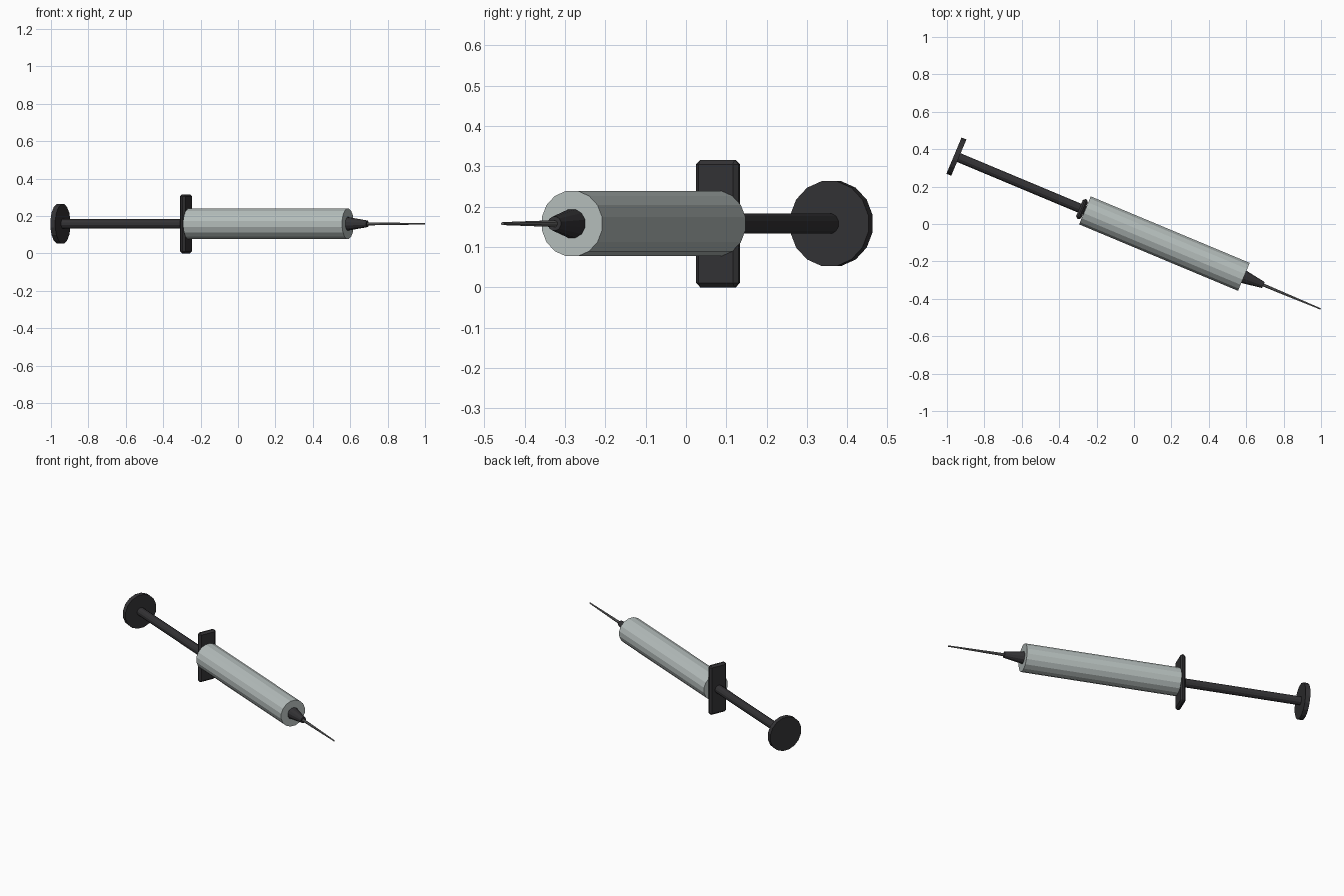
import bpy, bmesh
from math import radians, pi
from mathutils import Matrix, Vector

if "Cube" in bpy.data.objects:
    bpy.data.objects.remove(bpy.data.objects["Cube"])

# Syringe frame: local +z runs along the needle, local x is world up
ANG = radians(-22.7)
U = Vector((0.9225, -0.3859, 0))       # along the axis
V = Vector((0.3859, 0.9225, 0))        # sideways
ORIGIN = V * -0.034 + Vector((0, 0, 0.158))
FRAME = Matrix.Translation(ORIGIN) @ Matrix.Rotation(ANG, 4, 'Z') @ Matrix.Rotation(pi / 2, 4, 'Y')


def material(name, rgb):
    m = bpy.data.materials.new(name)
    m.diffuse_color = (*rgb, 1)
    m.use_nodes = True
    m.node_tree.nodes["Principled BSDF"].inputs["Base Color"].default_value = m.diffuse_color
    return m


BARREL = material("pale_grey", (0.46, 0.51, 0.50))
DARK = material("dark_plastic", (0.033, 0.032, 0.035))
STEEL = material("steel", (0.16, 0.16, 0.16))


def finish(bm, name, mat):
    bm.transform(FRAME)
    bmesh.ops.recalc_face_normals(bm, faces=bm.faces)
    me = bpy.data.meshes.new(name)
    bm.to_mesh(me)
    bm.free()
    me.materials.append(mat)
    ob = bpy.data.objects.new(name, me)
    bpy.context.collection.objects.link(ob)
    return ob


def tube(name, t0, t1, r0, r1, sides, mat):
    """Capped cylinder or cone between two stations on the axis."""
    bm = bmesh.new()
    place = Matrix.Translation((0, 0, (t0 + t1) / 2)) @ Matrix.Rotation(pi / sides, 4, 'Z')
    bmesh.ops.create_cone(bm, cap_ends=True, segments=sides, radius1=r0, radius2=r1,
                          depth=t1 - t0, matrix=place)
    return finish(bm, name, mat)


# Turned parts from thumb end to needle tip
tube("thumb_disc", -1.029, -1.001, 0.107, 0.107, 16, DARK)
tube("plunger_rod", -1.003, -0.265, 0.026, 0.026, 12, DARK)
tube("barrel", -0.270, 0.651, 0.0825, 0.0825, 16, BARREL)
tube("nozzle", 0.649, 0.764, 0.037, 0.018, 12, DARK)
tube("needle", 0.760, 1.097, 0.009, 0.004, 8, STEEL)

# Finger flange: upright plate with chamfered edges
bm = bmesh.new()
bmesh.ops.create_cube(bm, size=1, matrix=Matrix.Translation((0, 0, -0.287))
                      @ Matrix.Diagonal((0.316, 0.114, 0.030, 1)))
bmesh.ops.bevel(bm, geom=bm.edges[:], offset=0.011, segments=1, affect='EDGES')
finish(bm, "finger_flange", DARK)
